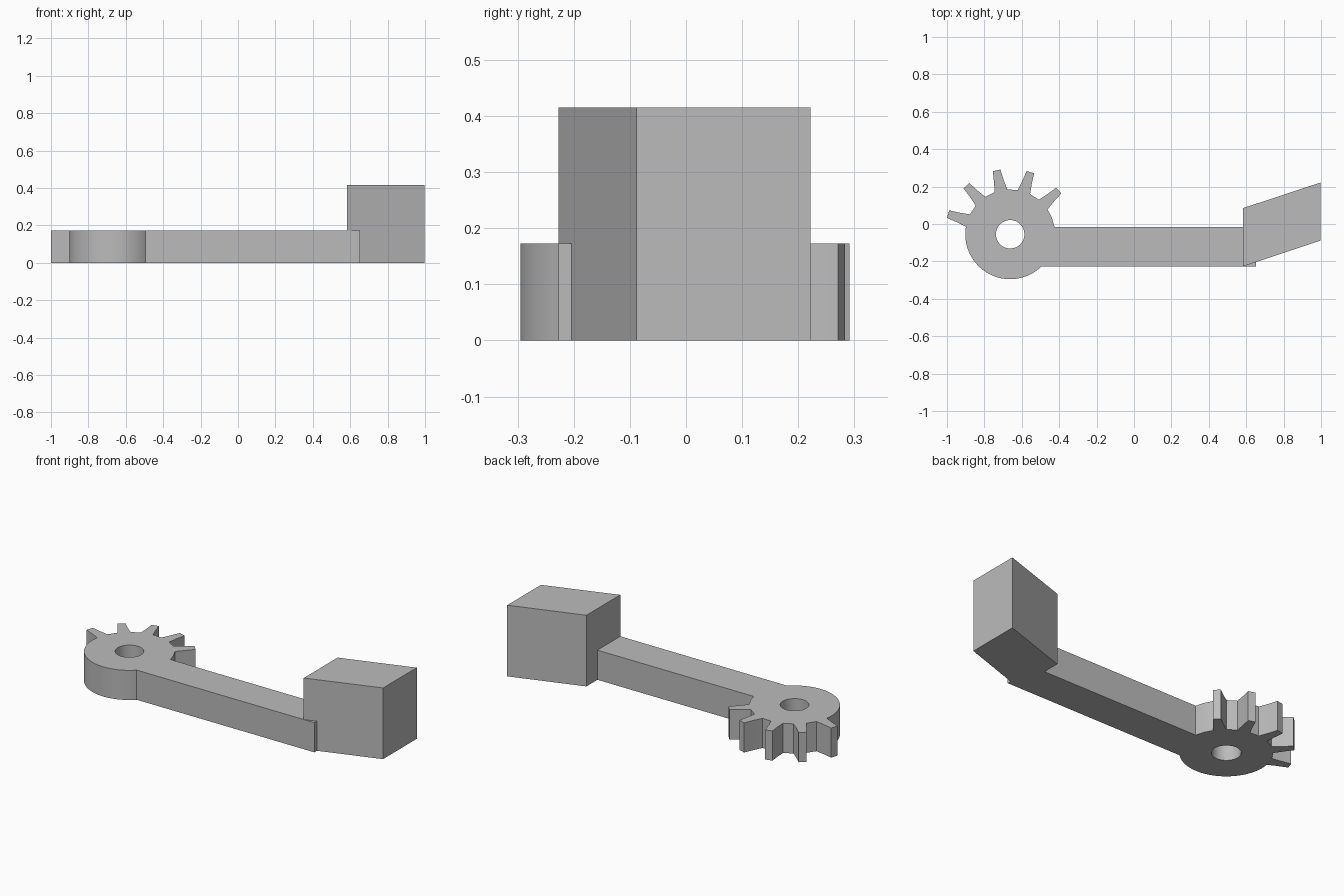
import bpy, bmesh
from math import sin, cos, radians, asin, degrees

cube = bpy.data.objects.get("Cube")
if cube:
    bpy.data.objects.remove(cube, do_unlink=True)

# One plain grey for everything
grey = bpy.data.materials.new("plain_grey")
grey.use_nodes = True
colour = (0.5, 0.5, 0.5, 1)
grey.diffuse_color = colour
grey.node_tree.nodes["Principled BSDF"].inputs["Base Color"].default_value = colour

CX, CY = -0.662, -0.055          # hub centre
HUB_R, TIP_R, HOLE_R = 0.24, 0.35, 0.076
ARM_LOW, ARM_HIGH, ARM_END = -0.227, -0.016, 0.652


def polar(radius, angle):
    a = radians(angle)
    return CX + radius * cos(a), CY + radius * sin(a)


def arc(start, end, step=4):
    n = max(1, round((end - start) / step))
    return [polar(HUB_R, start + (end - start) * i / n) for i in range(n + 1)]


def extruded(name, loops, height):
    """Fill flat loops (outer first, then holes) and extrude them upward."""
    bm = bmesh.new()
    edges = []
    for loop in loops:
        verts = [bm.verts.new((x, y, 0)) for x, y in loop]
        edges += [bm.edges.new((v, verts[i - 1])) for i, v in enumerate(verts)]
    bmesh.ops.triangle_fill(bm, use_beauty=True, edges=edges)
    result = bmesh.ops.extrude_face_region(bm, geom=bm.faces[:], use_keep_orig=True)
    top = [g for g in result["geom"] if isinstance(g, bmesh.types.BMVert)]
    bmesh.ops.translate(bm, vec=(0, 0, height), verts=top)
    bmesh.ops.recalc_face_normals(bm, faces=bm.faces[:])
    mesh = bpy.data.meshes.new(name)
    bm.to_mesh(mesh)
    bm.free()
    mesh.materials.append(grey)
    obj = bpy.data.objects.new(name, mesh)
    bpy.context.collection.objects.link(obj)
    bpy.ops.object.select_all(action="DESELECT")
    obj.select_set(True)
    bpy.context.view_layer.objects.active = obj
    bpy.ops.object.shade_smooth_by_angle(angle=radians(20))
    return obj


# Arm running into a round hub with five gear teeth
outline = [(ARM_END, ARM_LOW), (ARM_END, ARM_HIGH)]
root, tip = 8.3, 3.4             # half widths of a tooth in degrees
angle = degrees(asin((ARM_HIGH - CY) / HUB_R))
for tooth in range(42, 163, 30):
    outline += arc(angle, tooth - root, 12)
    outline += [polar(0.29, tooth - 5.3), polar(TIP_R, tooth - tip),
                polar(TIP_R, tooth + tip), polar(0.29, tooth + 5.3)]
    angle = tooth + root
outline += arc(angle, 360 + degrees(asin((ARM_LOW - CY) / HUB_R)))
hole = [polar(HOLE_R, i * 7.5) for i in range(48)]
extruded("geared_arm", [outline, hole], 0.173)

# Slanted block at the far end
block = [(0.583, -0.227), (0.998, -0.088), (0.998, 0.222), (0.583, 0.085)]
extruded("end_block", [block], 0.415)
